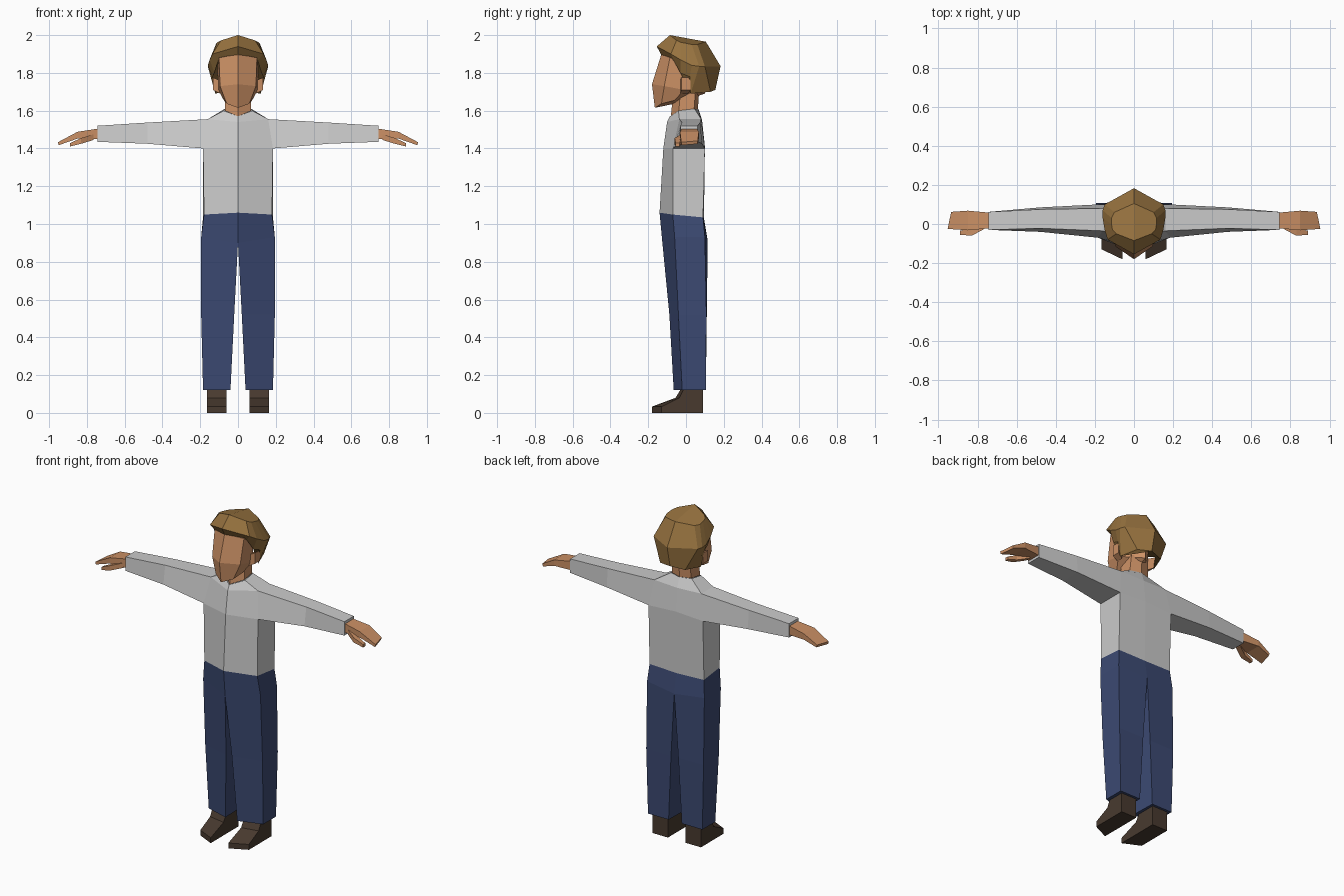
import bpy, bmesh


def material(name, rgb):
    m = bpy.data.materials.new(name)
    m.diffuse_color = (*rgb, 1)
    return m


SKIN = material("skin", (.60, .28, .13))
HAIR = material("hair_brown", (.31, .17, .05))
DENIM = material("denim", (.045, .068, .17))
LEATHER = material("leather", (.065, .042, .028))


def loft(name, rings, mat=None, caps=(True, True), skip=()):
    """Flat-shaded loft of the +x half, mirrored; faces on the x=0 plane are left out."""
    bm = bmesh.new()
    vs = [[bm.verts.new(p) for p in ring] for ring in rings]
    n = len(rings[0])
    for i in range(len(rings) - 1):
        for j in range(n):
            k = (j + 1) % n
            quad = (vs[i][j], vs[i][k], vs[i + 1][k], vs[i + 1][j])
            if (i, j) not in skip and any(v.co.x > 1e-4 for v in quad):
                bm.faces.new(quad)
    for use, ring in zip(caps, (vs[0], vs[-1])):
        if use:
            bm.faces.new(ring)
    bmesh.ops.recalc_face_normals(bm, faces=bm.faces)
    mesh = bpy.data.meshes.new(name)
    bm.to_mesh(mesh)
    bm.free()
    ob = bpy.data.objects.new(name, mesh)
    bpy.context.collection.objects.link(ob)
    if mat:
        mesh.materials.append(mat)
    ob.modifiers.new("mirror", 'MIRROR')
    return ob


def box_x(x, y0, y1, z0, z1):
    """Rectangular section across the x axis."""
    return [(x, y0, z0), (x, y0, z1), (x, y1, z1), (x, y1, z0)]


# Shirt body: front centre, front side, back side, back centre
waist = [(0, -.14, 1.06), (.18, -.07, 1.05), (.185, .09, 1.035), (0, .095, 1.03)]
chest = [(0, -.12, 1.40), (.185, -.07, 1.40), (.185, .10, 1.40), (0, .10, 1.41)]
shoulder = [(0, -.10, 1.54), (.16, -.035, 1.555), (.16, .08, 1.555), (0, .085, 1.55)]
collar = [(0, -.085, 1.57), (.075, -.04, 1.60), (.07, .045, 1.61), (0, .065, 1.61)]
loft("shirt", [waist, chest, shoulder, collar], caps=(False, False), skip={(1, 1)})

# Sleeves grow out of the open side of the shirt
loft("sleeve", [
    [chest[1], shoulder[1], shoulder[2], chest[2]],
    [(.48, -.04, 1.425), (.48, -.022, 1.537), (.48, .075, 1.537), (.48, .085, 1.425)],
    box_x(.745, -.03, .062, 1.435, 1.52)], caps=(False, True))

# Hands
loft("hand", [
    box_x(.74, -.022, .058, 1.45, 1.505),
    box_x(.85, -.032, .068, 1.452, 1.488),
    [(.95, -.025, 1.417), (.953, -.025, 1.433), (.935, .062, 1.44), (.93, .062, 1.424)]], SKIN)
loft("thumb", [
    box_x(.765, -.025, .01, 1.445, 1.475),
    box_x(.83, -.06, -.025, 1.425, 1.455),
    box_x(.89, -.055, -.034, 1.41, 1.428)], SKIN)

# Trousers: front inner, front outer, back outer, back inner
loft("trouser_leg", [
    waist,
    [(0, -.125, .90), (.195, -.06, .93), (.195, .10, .93), (0, .115, .91)],
    [(.02, -.088, .52), (.195, -.04, .52), (.195, .108, .52), (.025, .11, .52)],
    [(.04, -.065, .12), (.185, -.02, .12), (.185, .105, .12), (.045, .105, .12)]],
    DENIM, caps=(False, True))


# Shoes: sections from heel to slanted toe
def shoe_ring(y_in, y_out, top):
    return [(.06, y_in, 0), (.165, y_out, 0), (.165, y_out, top), (.06, y_in, top)]


loft("shoe", [shoe_ring(.09, .09, .13), shoe_ring(-.025, -.01, .13),
              shoe_ring(-.055, -.035, .08), shoe_ring(-.18, -.13, .033)], LEATHER)

# Neck
loft("neck", [
    [(0, -.08, 1.57), (.07, -.038, 1.60), (.066, .043, 1.61), (0, .063, 1.61)],
    [(0, -.07, 1.67), (.065, -.03, 1.69), (.06, .05, 1.71), (0, .07, 1.71)]],
    SKIN, caps=(False, False))

# Head: chin, cheeks, brow
loft("head", [
    [(0, -.165, 1.615), (.06, -.13, 1.637), (.075, -.06, 1.655), (0, -.06, 1.637)],
    [(0, -.18, 1.74), (.095, -.115, 1.73), (.105, -.01, 1.71), (0, .10, 1.69)],
    [(0, -.13, 1.90), (.10, -.085, 1.88), (.11, 0, 1.88), (0, .10, 1.88)]], SKIN)

# Ears
loft("ear", [
    box_x(.095, -.03, .01, 1.69, 1.76),
    box_x(.132, -.025, .025, 1.71, 1.775)], SKIN)

# Hair: lower rim, widest ring, crown
loft("hair", [
    [(0, -.125, 1.885), (.105, -.065, 1.865), (.125, -.03, 1.80), (.135, .02, 1.78),
     (.12, .025, 1.69), (.085, .13, 1.70), (0, .155, 1.71)],
    [(0, -.155, 1.94), (.135, -.08, 1.90), (.15, -.03, 1.87), (.16, .03, 1.84),
     (.16, .07, 1.835), (.15, .10, 1.835), (0, .183, 1.835)],
    [(0, -.085, 2.0), (.09, -.05, 1.972), (.11, -.03, 1.962), (.115, 0, 1.957),
     (.115, .03, 1.95), (.10, .06, 1.95), (0, .105, 1.965)]], HAIR)
